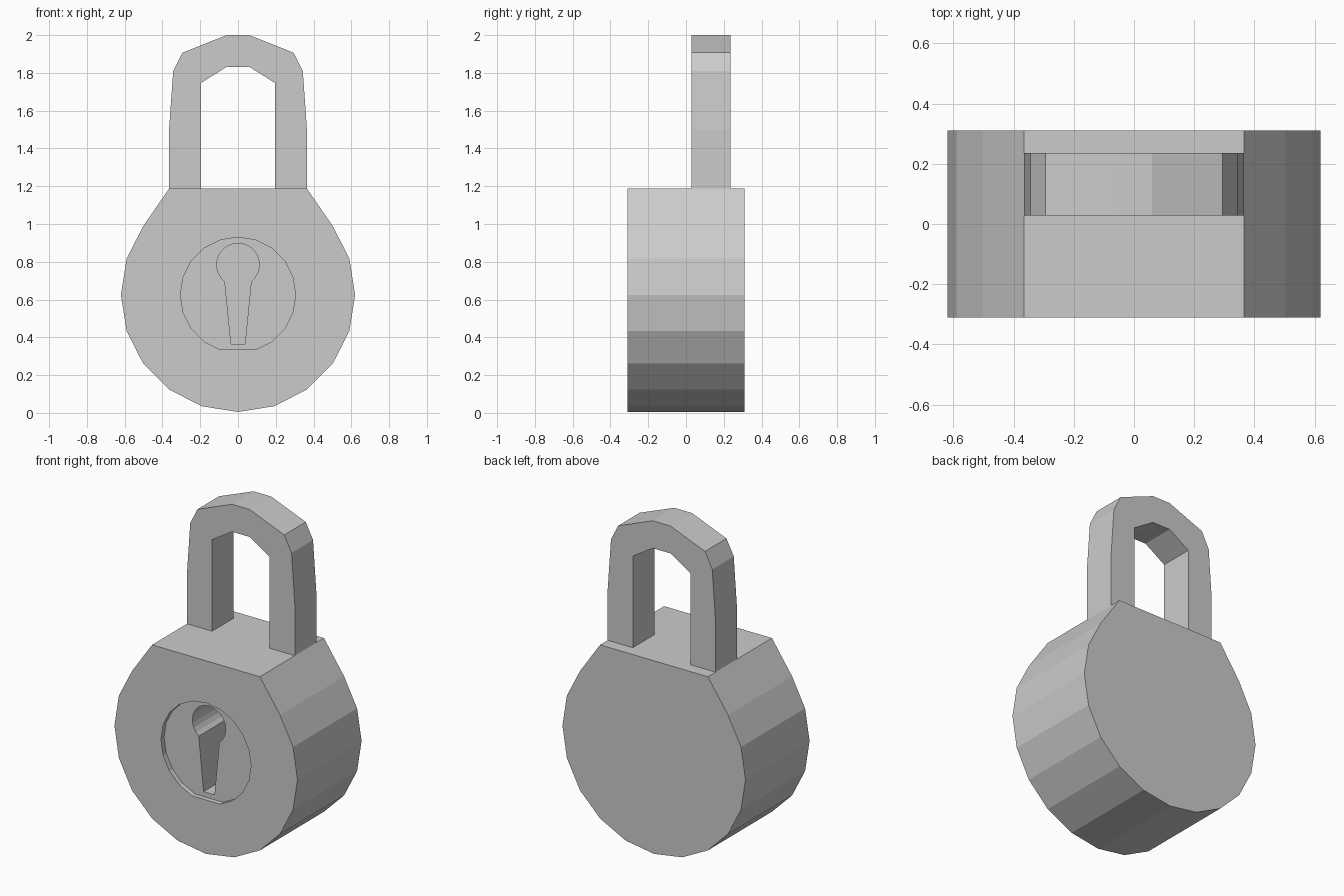
import bpy
import bmesh
from math import sin, cos, radians

cube = bpy.data.objects.get("Cube")
if cube:
    bpy.data.objects.remove(cube, do_unlink=True)

# Single flat metal colour
metal = bpy.data.materials.new("grey metal")
metal.use_nodes = True
GREY = (0.6, 0.6, 0.6, 1)
metal.diffuse_color = GREY
metal.node_tree.nodes["Principled BSDF"].inputs["Base Color"].default_value = GREY


def arc(radius, height, start, end, steps):
    """Points of an arc in the x-z plane, centred on x = 0."""
    angles = [radians(start + (end - start) * i / steps) for i in range(steps + 1)]
    return [(radius * cos(a), height + radius * sin(a)) for a in angles]


def mirrored(half):
    """Complete a right-hand outline with its left-hand mirror image."""
    return half + [(-x, z) for x, z in reversed(half)]


def prism(name, outline, front, back):
    """Extrude an x-z outline from y = front to y = back."""
    bm = bmesh.new()
    face = bm.faces.new([bm.verts.new((x, front, z)) for x, z in outline])
    grown = bmesh.ops.extrude_face_region(bm, geom=[face])["geom"]
    moved = [v for v in grown if isinstance(v, bmesh.types.BMVert)]
    bmesh.ops.translate(bm, verts=moved, vec=(0, back - front, 0))
    bmesh.ops.recalc_face_normals(bm, faces=bm.faces)
    mesh = bpy.data.meshes.new(name)
    bm.to_mesh(mesh)
    bm.free()
    mesh.materials.append(metal)
    obj = bpy.data.objects.new(name, mesh)
    bpy.context.collection.objects.link(obj)
    return obj


def cut(target, cutter):
    """Subtract the cutter from the target, then discard it."""
    mod = target.modifiers.new("cut", "BOOLEAN")
    mod.operation = "DIFFERENCE"
    mod.solver = "EXACT"
    mod.object = cutter
    bpy.context.view_layer.objects.active = target
    bpy.ops.object.modifier_apply(modifier=mod.name)
    bpy.data.objects.remove(cutter, do_unlink=True)


# Round body with a raised flat top
MID, TOP, HALF = 0.625, 1.187, 0.31
rim = arc(0.62, MID, -216, 36, 14)
body = prism("lock_body", rim + [(0.365, TOP), (-0.365, TOP)], -HALF, HALF)

# Shallow round recess, flat along its lower edge
recess = prism("recess_cutter", arc(0.305, MID, -72, 252, 18), -HALF - 0.1, -HALF + 0.03)
cut(body, recess)

# Deep keyhole: round head with a tapering slot
head = arc(0.113, 0.785, -52, 232, 20)
keyhole = prism("keyhole_cutter", head + [(-0.037, 0.365), (0.037, 0.365)], -HALF - 0.1, 0.15)
cut(body, keyhole)

# Faceted shackle standing towards the back
outer = [(0.365, TOP), (0.365, 1.5), (0.343, 1.81), (0.294, 1.907), (0.06, 2.0)]
inner = [(0.195, TOP), (0.195, 1.747), (0.06, 1.832)]
prism("shackle", mirrored(outer) + list(reversed(mirrored(inner))), 0.028, 0.236)
